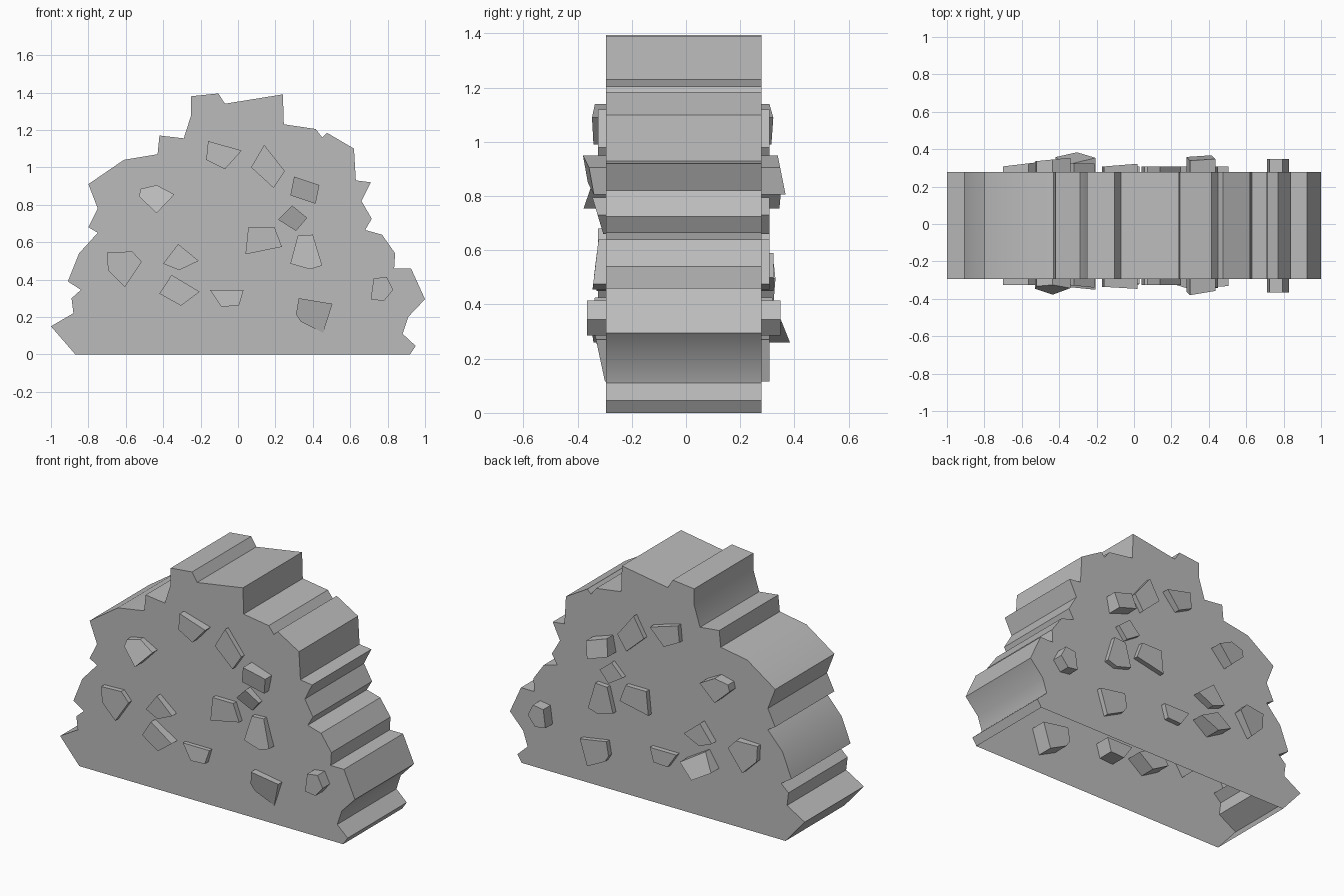
import bpy
import bmesh
from mathutils import Vector

FRONT, BACK = -0.295, 0.278   # y of the two flat faces
BURIED = 0.1                  # how far each chip reaches into the hollow rock

cube = bpy.data.objects.get("Cube")
if cube:
    bpy.data.objects.remove(cube, do_unlink=True)

stone = bpy.data.materials.new("stone grey")
stone.use_nodes = True
stone.diffuse_color = (0.5, 0.5, 0.5, 1)
stone.node_tree.nodes["Principled BSDF"].inputs["Base Color"].default_value = stone.diffuse_color


def finish(bm, name):
    """Turn a bmesh into a named grey object."""
    mesh = bpy.data.meshes.new(name)
    bm.to_mesh(mesh)
    bm.free()
    mesh.materials.append(stone)
    obj = bpy.data.objects.new(name, mesh)
    bpy.context.collection.objects.link(obj)
    return obj


def prism(name, outline, near, far, open_edge=False):
    """Join an x-z outline at depth near(x, z) to the same outline at far(x, z)."""
    bm = bmesh.new()
    a = [bm.verts.new((x, near(x, z), z)) for x, z in outline]
    b = [bm.verts.new((x, far(x, z), z)) for x, z in outline]
    bm.faces.new(a)
    bm.faces.new(b[::-1])
    count = len(outline)
    # an open edge leaves out the strip between the last and first points
    for i in range(count - 1 if open_edge else count):
        j = (i + 1) % count
        bm.faces.new((a[j], a[i], b[i], b[j]))
    bmesh.ops.recalc_face_normals(bm, faces=bm.faces)
    if sum((f.normal.y * (f.calc_center_median().y) for f in bm.faces)) < 0 and open_edge:
        bmesh.ops.reverse_faces(bm, faces=bm.faces)
    return finish(bm, name)


def chip(name, outline, front=(0.03, 0, 0), back=(0.03, 0, 0)):
    """Stone chip on both faces; front and back are (height, slope in x, slope in z)."""
    centre = sum((Vector(p) for p in outline), Vector((0, 0))) / len(outline)
    sides = (("front", FRONT, -1, front), ("back", BACK, 1, back))
    for side, wall, sign, (height, slope_x, slope_z) in sides:
        def top(x, z):
            rise = height + slope_x * (x - centre.x) + slope_z * (z - centre.y)
            return wall + sign * max(rise, 0.004)

        def root(x, z):
            return wall - sign * BURIED

        prism(f"{name}_chip_{side}", outline, top, root)


# Jagged hollow rock slab, open underneath
left_edge = [(-.87, 0), (-1, .15), (-.88, .22), (-.89, .3), (-.84, .345), (-.91, .39),
             (-.85, .54), (-.75, .65), (-.8, .68), (-.75, .78), (-.8, .91)]
crest = [(-.61, 1.04), (-.43, 1.07), (-.42, 1.17), (-.29, 1.155), (-.25, 1.28),
         (-.25, 1.38), (-.105, 1.395), (-.07, 1.34), (.24, 1.39), (.245, 1.23),
         (.415, 1.205), (.45, 1.16), (.475, 1.185), (.62, 1.1)]
right_edge = [(.63, .93), (.71, .92), (.66, .82), (.715, .725), (.68, .665), (.77, .64),
              (.84, .54), (.835, .46), (.925, .46), (1, .295), (.91, .2), (.88, .11),
              (.95, .045), (.92, 0)]
slab = prism("rock_slab", left_edge + crest + right_edge,
             lambda x, z: FRONT, lambda x, z: BACK, open_edge=True)

# Soften the shallow bends around the rim and keep the sharp breaks
bpy.ops.object.select_all(action='DESELECT')
slab.select_set(True)
bpy.context.view_layer.objects.active = slab
bpy.ops.object.shade_smooth_by_angle(angle=0.52)

# Upper chips
chip("peak", [(-.16, 1.14), (.02, 1.09), (-.07, .99), (-.17, 1.04)],
     front=(.045, .06, 0), back=(.035, .08, 0))
chip("upper_middle", [(.14, 1.12), (.25, .98), (.19, .89), (.07, 1)])
chip("upper_block", [(.3, .95), (.435, .905), (.415, .805), (.28, .85)],
     front=(.065, -.1, .2), back=(.075, 0, -.2))
chip("small_diamond", [(.29, .795), (.37, .73), (.31, .66), (.215, .72)],
     front=(.03, 0, .3))
chip("upper_wedge", [(-.435, .905), (-.34, .855), (-.435, .755), (-.53, .845), (-.52, .885)],
     front=(.05, 0, -.35), back=(.065, .1, 0))

# Middle chips
chip("middle", [(.055, .68), (.195, .68), (.235, .575), (.04, .535)])
chip("tapered", [(.32, .635), (.4, .64), (.45, .475), (.385, .455), (.28, .485)],
     front=(.04, 0, -.12))
chip("outer", [(-.7, .545), (-.565, .55), (-.515, .495), (-.605, .36), (-.695, .45)],
     back=(.04, .12, 0))
chip("arrow", [(-.32, .59), (-.21, .5), (-.315, .45), (-.4, .485)],
     front=(.035, .1, 0), back=(.045, 0, 0))

# Lower chips
chip("lower_wedge", [(-.355, .425), (-.205, .335), (-.305, .26), (-.42, .325)],
     front=(.045, .1, 0), back=(.075, 0, -.4))
chip("lower_middle", [(-.15, .345), (.03, .345), (.005, .26), (-.09, .255)],
     front=(.03, 0, -.1))
chip("lower_slope", [(.325, .3), (.505, .27), (.455, .115), (.335, .175), (.31, .215)],
     front=(.025, 0, .22))
chip("pentagon", [(.725, .405), (.795, .415), (.83, .345), (.78, .285), (.71, .295)],
     front=(.07, 0, 0), back=(.07, 0, 0))
